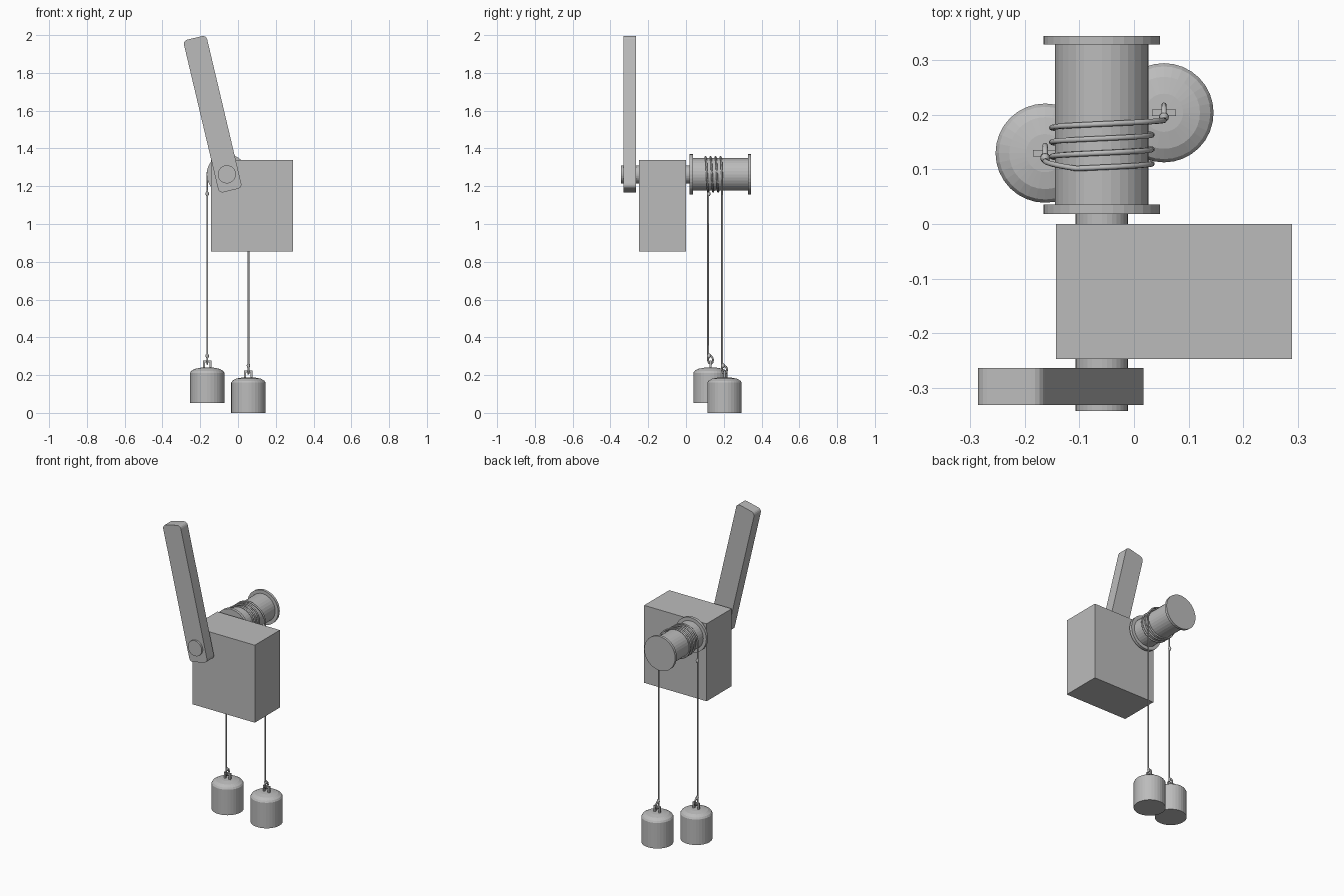
import bpy, bmesh, math
from mathutils import Vector, Matrix

if "Cube" in bpy.data.objects:
    bpy.data.objects.remove(bpy.data.objects["Cube"])

AX, AZ = -0.059, 1.263          # axle position in x and z
grey = bpy.data.materials.new("plain grey")
grey.diffuse_color = (0.5, 0.5, 0.5, 1)
grey.use_nodes = True
grey.node_tree.nodes["Principled BSDF"].inputs["Base Color"].default_value = grey.diffuse_color


def add(name, bm):
    bmesh.ops.recalc_face_normals(bm, faces=bm.faces)
    me = bpy.data.meshes.new(name)
    bm.to_mesh(me)
    bm.free()
    me.materials.append(grey)
    ob = bpy.data.objects.new(name, me)
    bpy.context.collection.objects.link(ob)
    return ob


def box(name, lo, hi):
    bm = bmesh.new()
    lo, hi = Vector(lo), Vector(hi)
    m = Matrix.Translation((lo + hi) / 2) @ Matrix.Diagonal((*(hi - lo), 1))
    bmesh.ops.create_cube(bm, size=1, matrix=m)
    return add(name, bm)


def lathe(name, profile, matrix, sides=32):
    """Revolve (radius, height) points around z; ends lie on the axis."""
    bm = bmesh.new()
    vs = [bm.verts.new((r, 0, h)) for r, h in profile]
    es = [bm.edges.new(p) for p in zip(vs, vs[1:])]
    bmesh.ops.spin(bm, geom=vs + es, cent=(0, 0, 0), axis=(0, 0, 1),
                   angle=2 * math.pi, steps=sides)
    bmesh.ops.remove_doubles(bm, verts=bm.verts, dist=1e-5)
    bm.transform(matrix)
    return add(name, bm)


# gearbox housing
box("housing", (-0.143, -0.248, 0.855), (0.29, 0, 1.34))

# axle and flanged drum, both along y
along_y = Matrix.Translation((AX, 0, AZ)) @ Matrix.Rotation(-math.pi / 2, 4, 'X')
lathe("axle", [(0, -0.343), (0.048, -0.343), (0.048, 0.025), (0, 0.025)], along_y)
lathe("drum", [(0, 0.018), (0.107, 0.018), (0.107, 0.036), (0.086, 0.036),
               (0.086, 0.329), (0.107, 0.329), (0.107, 0.345), (0, 0.345)], along_y)

# lever with rounded corners, leaning left
bm = bmesh.new()
bmesh.ops.create_cube(bm, size=1, matrix=Matrix.Translation((0, -0.298, 0.327))
                      @ Matrix.Diagonal((0.126, 0.068, 0.83, 1)))
edges = [e for e in bm.edges if abs(e.verts[0].co.y - e.verts[1].co.y) > 0.01]
bmesh.ops.bevel(bm, geom=edges, offset=0.022, segments=4, profile=0.5, affect='EDGES')
bm.transform(Matrix.Translation((AX, 0, AZ)) @ Matrix.Rotation(math.radians(-13.3), 4, 'Y'))
add("lever", bm)

# hanging weights with square eyes
WEIGHTS = [("left", -0.163, 0.13, 0.052), ("right", 0.055, 0.204, 0.0)]
for side, x, y, z in WEIGHTS:
    lathe(side + "_weight",
          [(0, 0), (0.091, 0), (0.091, 0.16), (0.085, 0.17), (0.066, 0.181),
           (0.035, 0.187), (0, 0.188)], Matrix.Translation((x, y, z)))
    t = z + 0.18
    for s in (-1, 1):
        box(side + "_eye_post", (x + s * 0.017 - 0.005, y - 0.006, t),
            (x + s * 0.017 + 0.005, y + 0.006, t + 0.045))
    box(side + "_eye_bar", (x - 0.022, y - 0.006, t + 0.035), (x + 0.022, y + 0.006, t + 0.045))


def hang(x, y, z):
    """Straight rope ending in a loop through the weight's eye."""
    t = z + 0.188
    loop = [(-0.013, 1.0), (-0.013, 0.06), (-0.014, 0.04), (-0.009, 0.024), (0, 0.019),
            (0.009, 0.024), (0.014, 0.04), (0.009, 0.055), (-0.002, 0.064), (-0.013, 0.068)]
    return [(x, y + dy, 1.15 if h == 1 else t + h) for dy, h in loop]


# rope: three and a half turns round the drum between the two weights
(_, lx, ly, lz), (_, rx, ry, rz) = WEIGHTS
path = hang(rx, ry, rz)[::-1]
END = 1260
for a in range(0, END + 1, 12):
    start, end = max(0, 1 - a / 60), max(0, 1 - (END - a) / 60)
    r = 0.092 + start * 0.022 + end * 0.012
    y = 0.190 - 0.0265 * a / 360 + end * 0.018
    c = math.radians(a)
    path.append((AX + r * math.cos(c), y, AZ + r * math.sin(c)))
path += hang(lx, ly, lz)

cu = bpy.data.curves.new("rope", 'CURVE')
cu.dimensions = '3D'
cu.bevel_depth = 0.005
cu.bevel_resolution = 2
cu.use_fill_caps = True
sp = cu.splines.new('POLY')
sp.points.add(len(path) - 1)
for p, co in zip(sp.points, path):
    p.co = (*co, 1)
cu.materials.append(grey)
bpy.context.collection.objects.link(bpy.data.objects.new("rope", cu))

# knots where each loop closes, and a small one where the left rope leaves the drum
for name, x, y, z in (("left_knot", lx, ly - 0.008, lz + 0.25),
                      ("right_knot", rx, ry - 0.008, rz + 0.25),
                      ("drum_knot", lx, ly - 0.009, 1.16)):
    bm = bmesh.new()
    bmesh.ops.create_uvsphere(bm, u_segments=12, v_segments=8, radius=0.009,
                              matrix=Matrix.Translation((x, y, z)) @ Matrix.Diagonal((1, 1, 1.5, 1)))
    add(name, bm)
